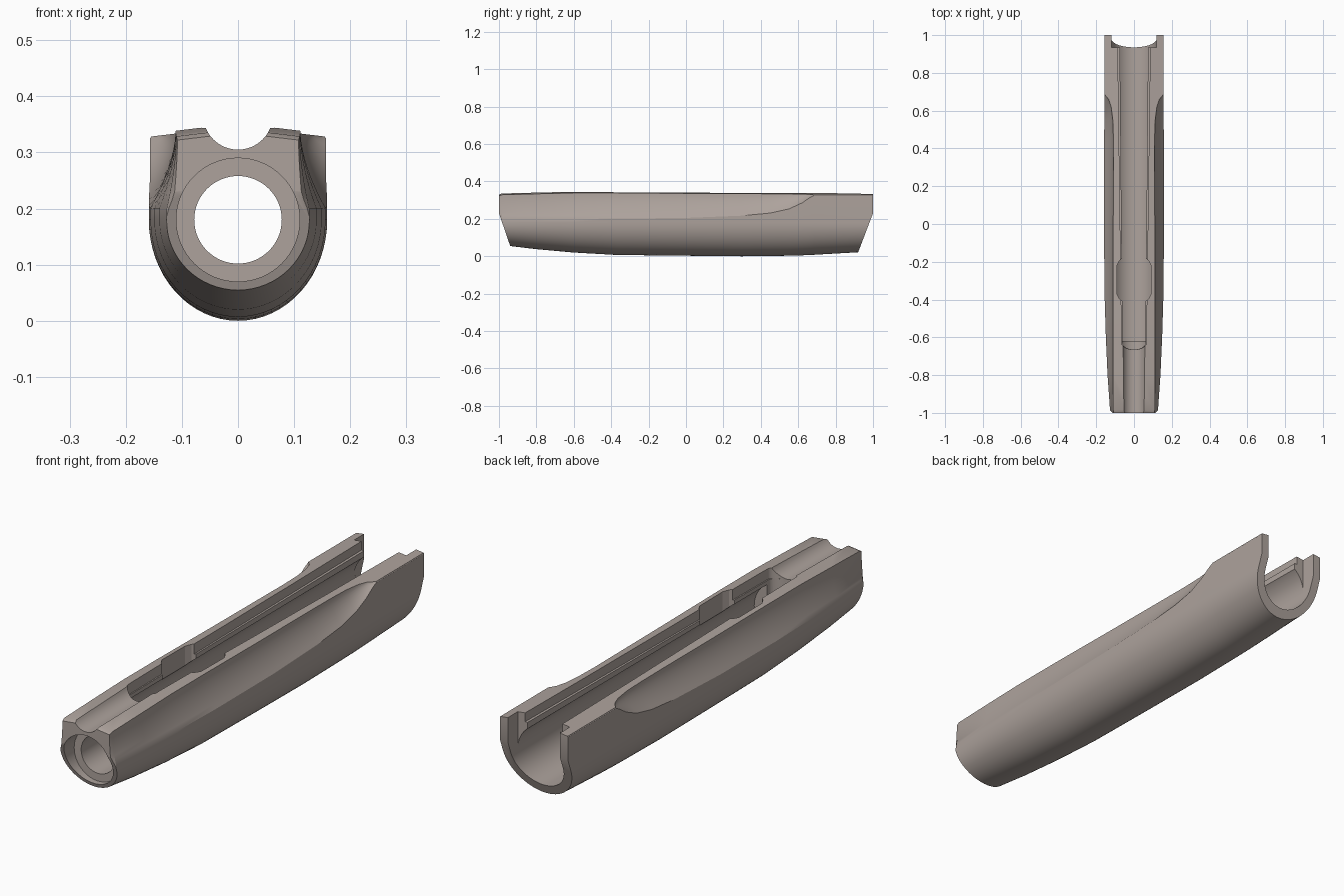
import bpy, bmesh, math
from mathutils import Vector

if "Cube" in bpy.data.objects:
    bpy.data.objects.remove(bpy.data.objects["Cube"], do_unlink=True)

mat = bpy.data.materials.new("warm_grey")
mat.use_nodes = True
colour = (0.42, 0.365, 0.335, 1)
mat.diffuse_color = colour
mat.node_tree.nodes["Principled BSDF"].inputs["Base Color"].default_value = colour


def add_object(name, bm):
    bmesh.ops.recalc_face_normals(bm, faces=bm.faces)
    mesh = bpy.data.meshes.new(name)
    bm.to_mesh(mesh)
    bm.free()
    obj = bpy.data.objects.new(name, mesh)
    bpy.context.collection.objects.link(obj)
    mesh.materials.append(mat)
    return obj


def loft(bm, rings):
    """Skin closed rings and cap both ends."""
    rows = [[bm.verts.new(p) for p in ring] for ring in rings]
    n = len(rows[0])
    for a, b in zip(rows, rows[1:]):
        for i in range(n):
            j = (i + 1) % n
            bm.faces.new((a[i], a[j], b[j], b[i]))
    bm.faces.new(rows[0])
    bm.faces.new(rows[-1])


def prism(name, outline, z0, z1):
    bm = bmesh.new()
    loft(bm, [[(x, y, z) for x, y in outline] for z in (z0, z1)])
    return add_object(name, bm)


def rod(name, r, z, y0, y1, n=64):
    bm = bmesh.new()
    angles = [2 * math.pi * i / n for i in range(n)]
    loft(bm, [[(r * math.cos(a), y, z + r * math.sin(a)) for a in angles] for y in (y0, y1)])
    return add_object(name, bm)


def mirrored(half):
    """Close an outline given along its +x side."""
    return half + [(-x, y) for x, y in reversed(half)]


def section(y, rx, zb, zs, xt, crown):
    """Round belly, upright flank, hollowed finger scoop, crowned top."""
    mid, steps, scoop = 0.18, 16, 8
    half = []
    for i in range(1, steps + 1):
        a = math.pi / 2 * i / steps
        half.append((rx * math.sin(a), mid - (mid - zb) * math.cos(a)))
    zt = crown - 0.12 * xt
    for i in range(scoop + 1):
        t = i / scoop
        half.append((xt + (rx - xt) * (1 - t) ** 1.7, zs + (zt - zs) * t))
    ring = [(0, zb)] + half + [(0, crown)] + [(-x, z) for x, z in reversed(half)]
    return [(x, y, z) for x, z in ring]


# Outer shell: y, half width, belly, scoop edge, top half width, crown
stations = [
    (-1.0, 0.116, 0.064, 0.200, 0.108, 0.335),
    (-0.985, 0.127, 0.060, 0.200, 0.110, 0.342),
    (-0.8, 0.140, 0.038, 0.200, 0.111, 0.347),
    (-0.6, 0.149, 0.020, 0.200, 0.111, 0.352),
    (-0.37, 0.156, 0.007, 0.201, 0.111, 0.352),
    (0.0, 0.159, 0.003, 0.205, 0.110, 0.349),
    (0.3, 0.159, 0.0, 0.217, 0.109, 0.348),
    (0.45, 0.158, 0.002, 0.231, 0.109, 0.347),
    (0.55, 0.157, 0.003, 0.253, 0.112, 0.347),
    (0.62, 0.157, 0.005, 0.285, 0.121, 0.347),
    (0.66, 0.157, 0.007, 0.312, 0.134, 0.347),
    (0.685, 0.157, 0.008, 0.325, 0.155, 0.347),
    (1.0, 0.156, 0.026, 0.325, 0.155, 0.347),
]
bm = bmesh.new()
loft(bm, [section(*s) for s in stations])

# Slanted lower ends
for point, normal in (((0, -1, 0.23), (0, -0.175, -0.06)), ((0, 1, 0.23), (0, 0.21, -0.08))):
    cut = bmesh.ops.bisect_plane(bm, geom=bm.verts[:] + bm.edges[:] + bm.faces[:], dist=1e-5,
                                 plane_co=Vector(point), plane_no=Vector(normal), clear_outer=True)
    edges = [e for e in cut["geom_cut"] if isinstance(e, bmesh.types.BMEdge) and e.is_boundary]
    bmesh.ops.edgeloop_fill(bm, edges=edges)
shell = add_object("handguard_shell", bm)

# Bores, top channel, stepped slot, side notch and open rear
arc = [(0.06 * math.cos(a), -0.63 - 0.035 * math.sin(a))
       for a in (math.pi / 2 * i / 6 for i in range(6))]
cutters = [
    rod("front_bore_cutter", 0.078, 0.18, -1.1, 0.0),
    rod("front_recess_cutter", 0.11, 0.18, -1.1, -0.92),
    rod("main_bore_cutter", 0.12, 0.18, -0.62, 1.1),
    rod("top_channel_cutter", 0.062, 0.367, -1.1, -0.6),
    prism("lower_slot_cutter", mirrored([(0.076, 1.1)] + arc), 0.18, 0.301),
    prism("upper_slot_cutter", mirrored([(0.088, 1.1)] + [(x * 1.08, y) for x, y in arc]), 0.30, 0.5),
    prism("notch_cutter", mirrored([(0.06, -0.18), (0.078, -0.195), (0.09, -0.22),
                                    (0.09, -0.37), (0.078, -0.395), (0.06, -0.41)]), 0.19, 0.51),
    prism("rear_opening_cutter", mirrored([(0.12, 1.1), (0.12, 0.935)]), 0.181, 0.52),
]
for cutter in cutters:
    mod = shell.modifiers.new(cutter.name, "BOOLEAN")
    mod.operation = "DIFFERENCE"
    mod.solver = "EXACT"
    mod.object = cutter
    cutter.hide_render = True

# Bake the cuts, then shade with sharp edges
bpy.ops.object.select_all(action="DESELECT")
shell.select_set(True)
bpy.context.view_layer.objects.active = shell
for mod in list(shell.modifiers):
    bpy.ops.object.modifier_apply(modifier=mod.name)
for cutter in cutters:
    bpy.data.objects.remove(cutter, do_unlink=True)
bpy.ops.object.shade_smooth_by_angle(angle=math.radians(24))
